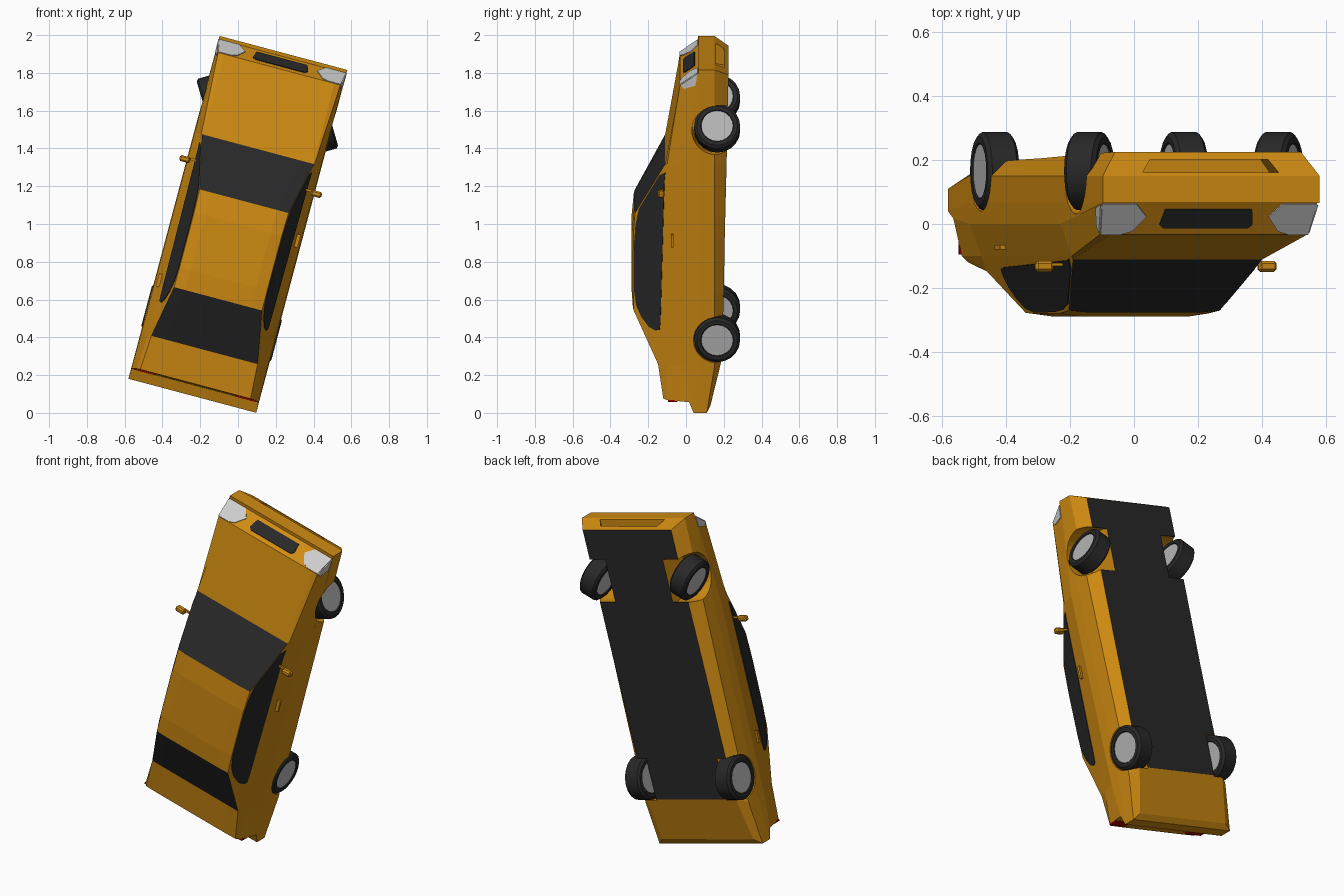
import bpy, bmesh, math
from mathutils import Matrix, Vector

if "Cube" in bpy.data.objects:
    bpy.data.objects.remove(bpy.data.objects["Cube"])


def material(name, rgb, rough=0.5):
    m = bpy.data.materials.new(name)
    m.use_nodes = True
    m.diffuse_color = (*rgb, 1)
    bsdf = next(n for n in m.node_tree.nodes if n.type == 'BSDF_PRINCIPLED')
    bsdf.inputs["Base Color"].default_value = (*rgb, 1)
    bsdf.inputs["Roughness"].default_value = rough
    return m


ORANGE = material("orange paint", (0.62, 0.255, 0.006))
DARK = material("dark glass and rubber", (0.021, 0.021, 0.021))
LIGHT = material("headlight grey", (0.60, 0.60, 0.60))
RIM = material("rim grey", (0.46, 0.46, 0.46))
RED = material("tail light red", (0.40, 0.0, 0.0))

# Car space: x = across, y = towards the nose, z = up.
# The car stands on its tail, roof to the front, leaning 15 degrees.
S, C = math.sin(math.radians(14.9)), math.cos(math.radians(14.9))
POSE = Matrix(((C, S, 0, 0), (0, 0, -1, 0), (-S, C, 0, 1), (0, 0, 0, 1)))
parts = []


def make(name, bm, mats, keep=True):
    bmesh.ops.recalc_face_normals(bm, faces=bm.faces)
    me = bpy.data.meshes.new(name)
    bm.to_mesh(me)
    bm.free()
    for m in mats:
        me.materials.append(m)
    ob = bpy.data.objects.new(name, me)
    bpy.context.collection.objects.link(ob)
    if keep:
        parts.append(ob)
    return ob


def prism(name, pts, push, mats, keep=True):
    """Extrude a planar outline along a vector."""
    bm = bmesh.new()
    a = [bm.verts.new(p) for p in pts]
    b = [bm.verts.new(Vector(p) + Vector(push)) for p in pts]
    bm.faces.new(a)
    bm.faces.new(b)
    for i in range(len(a)):
        j = (i + 1) % len(a)
        bm.faces.new((a[i], a[j], b[j], b[i]))
    return make(name, bm, mats, keep)


def box(name, centre, size, mat, bevel=0.0):
    bm = bmesh.new()
    bmesh.ops.create_cube(bm, size=1, matrix=Matrix.Translation(centre) @ Matrix.Diagonal((*size, 1)))
    if bevel:
        bmesh.ops.bevel(bm, geom=bm.edges[:], offset=bevel, segments=1, affect='EDGES')
    return make(name, bm, [mat])


# Body: half sections from nose to tail, each running from floor edge to roof
def section(y, floor, top, roof, crown=0.0, floor_y=None):
    return [(0.30, floor_y or y, floor), (0.35, y, -0.15), (0.35, y, -0.065), (0.346, y, 0.0),
            (0.31, y, 0.10), (top, y, roof), (top * 0.75, y, roof + crown)]


nose = [(0.30, 0.897, -0.225), (0.35, 0.937, -0.15), (0.35, 0.937, -0.065), (0.348, 0.918, -0.067),
        (0.335, 0.85, 0.032), (0.30, 0.85, 0.032), (0.225, 0.85, 0.032)]
tail = [(0.31, -0.91, -0.13), (0.35, -0.941, -0.11), (0.35, -0.941, -0.04), (0.348, -0.884, -0.017),
        (0.322, -0.878, 0.10), (0.302, -0.877, 0.12), (0.225, -0.877, 0.122)]
halves = [nose,
          section(0.41, -0.215, 0.3058, 0.11),
          section(0.125, -0.208, 0.2434, 0.27, 0.006),
          section(0.0, -0.205, 0.24, 0.279, 0.009),
          section(-0.3, -0.20, 0.2395, 0.28, 0.009),
          section(-0.41, -0.197, 0.2407, 0.277, 0.004),
          section(-0.69, -0.19, 0.291, 0.148, 0.0, -0.66),
          tail]

bm = bmesh.new()
rings = []
for half in halves:
    full = half + [(-x, y, z) for x, y, z in reversed(half)]
    rings.append([bm.verts.new(p) for p in full])
n = len(rings[0])
for i in range(len(rings) - 1):
    for j in range(n):
        k = (j + 1) % n
        f = bm.faces.new((rings[i][j], rings[i][k], rings[i + 1][k], rings[i + 1][j]))
        windscreen = i in (1, 5) and j in (5, 6, 7)
        floor = j == n - 1 and i < 6
        f.material_index = 1 if windscreen or floor else 0
for ring in (rings[0], rings[-1]):
    for j in range(3):
        bm.faces.new((ring[j], ring[j + 1], ring[n - 2 - j], ring[n - 1 - j]))
    bm.faces.new(ring[3:n - 3])
body = make("body", bm, [ORANGE, DARK])


# Wheel wells and bumper intake, cut from the body
def disc_cutter(side, y, r, x0, x1):
    pts = [(side * x0, y + r * math.cos(a), -0.165 + r * math.sin(a))
           for a in [math.tau * i / 32 for i in range(32)]]
    return prism("well_cutter", pts, (side * (x1 - x0), 0, 0), [], False)


FRONT_Y, REAR_Y = 0.605, -0.543
cutters = []
for s in (-1, 1):
    cutters.append(disc_cutter(s, FRONT_Y, 0.134, 0.195, 0.45))
    cutters.append(disc_cutter(s, REAR_Y, 0.125, 0.24, 0.45))
cutters.append(prism("intake_cutter", [(-0.22, 0.97, -0.16), (0.22, 0.97, -0.16),
                                       (0.19, 0.97, -0.202), (-0.19, 0.97, -0.202)],
                     (0, -0.15, 0), [], False))
for c in cutters:
    c.hide_render = True
    mod = body.modifiers.new("cut", 'BOOLEAN')
    mod.operation, mod.solver, mod.object = 'DIFFERENCE', 'EXACT', c
bpy.context.view_layer.update()
cut = bpy.data.meshes.new_from_object(body.evaluated_get(bpy.context.evaluated_depsgraph_get()))
body.modifiers.clear()
body.data = cut
for c in cutters:
    bpy.data.objects.remove(c)


# Wheels: tyre and rim turned from one profile; the front pair is steered
def wheel(name, x, y, steer):
    profile = [(0.0, -0.047), (0.084, -0.047), (0.088, -0.051), (0.108, -0.051), (0.122, -0.04),
               (0.122, 0.04), (0.108, 0.051), (0.088, 0.051), (0.084, 0.047), (0.0, 0.047)]
    w = bmesh.new()
    seg = 20
    cols = [[w.verts.new((h, r * math.cos(a), r * math.sin(a))) for r, h in profile]
            for a in [math.tau * i / seg for i in range(seg)]]
    for i in range(seg):
        a, b = cols[i], cols[(i + 1) % seg]
        for j in range(len(profile) - 1):
            f = w.faces.new((a[j], a[j + 1], b[j + 1], b[j]))
            f.material_index = 1 if j in (0, len(profile) - 2) else 0
    bmesh.ops.remove_doubles(w, verts=w.verts, dist=1e-5)
    w.transform(Matrix.Translation((x, y, -0.165)) @ Matrix.Rotation(math.radians(steer), 4, 'Z'))
    ob = make(name, w, [DARK, RIM])
    bpy.ops.object.select_all(action='DESELECT')
    ob.select_set(True)
    bpy.context.view_layer.objects.active = ob
    bpy.ops.object.shade_smooth_by_angle(angle=math.radians(25))


# Side window outline (y, z), lying on the sloping cabin side
window = [(0.31, 0.113), (0.365, 0.108), (0.345, 0.14), (0.27, 0.182), (0.15, 0.248), (0.06, 0.266),
          (-0.04, 0.273), (-0.3, 0.274), (-0.38, 0.262), (-0.44, 0.235), (-0.49, 0.195),
          (-0.507, 0.16), (-0.50, 0.138), (-0.46, 0.134)]
# Headlight outline (x, y) on the sloping nose face
lamp = [(0.347, 0.916), (0.236, 0.916), (0.197, 0.889), (0.235, 0.858), (0.27, 0.851), (0.335, 0.851)]


def nose_point(x, y):
    return (x, y, -0.067 + (0.918 - y) * 0.099 / 0.068)


for s, side in ((-1, "right"), (1, "left")):
    wheel("front_wheel_" + side, s * 0.305, FRONT_Y, 31)
    wheel("rear_wheel_" + side, s * 0.305, REAR_Y, 0)
    prism("side_window_" + side, [(s * (0.305 - 0.39 * (z - 0.112) - 0.002), y, z) for y, z in window],
          (s * 0.005, 0, 0.002), [DARK])
    prism("headlight_" + side, [nose_point(s * x, y) for x, y in lamp], (0, 0.004, 0.003), [LIGHT])
    prism("headlight_wrap_" + side,
          [(s * 0.347, 0.916, -0.06), (s * 0.335, 0.85, 0.028), (s * 0.338, 0.832, 0.01), (s * 0.346, 0.85, -0.05)],
          (s * 0.005, 0, 0), [LIGHT])
    box("tail_light_" + side, (s * 0.275, -0.882, 0.07), (0.11, 0.009, 0.05), RED)
    box("mirror_" + side, (s * 0.36, 0.26, 0.132), (0.058, 0.032, 0.034), ORANGE, 0.008)
    box("mirror_arm_" + side, (s * 0.318, 0.268, 0.126), (0.05, 0.012, 0.01), ORANGE)
    box("door_handle_" + side, (s * 0.327, -0.005 if s > 0 else -0.395, 0.072), (0.018, 0.07, 0.014), ORANGE)

# Grille on the nose slope
prism("grille", [nose_point(x, y) for x, y in
                 [(-0.15, 0.872), (-0.135, 0.864), (0.135, 0.864), (0.15, 0.872), (0.14, 0.904), (-0.14, 0.904)]],
      (0, 0.004, 0.003), [DARK])

# Stand the whole car on its tail
for ob in parts:
    ob.data.transform(POSE)
    ob.data.update()
